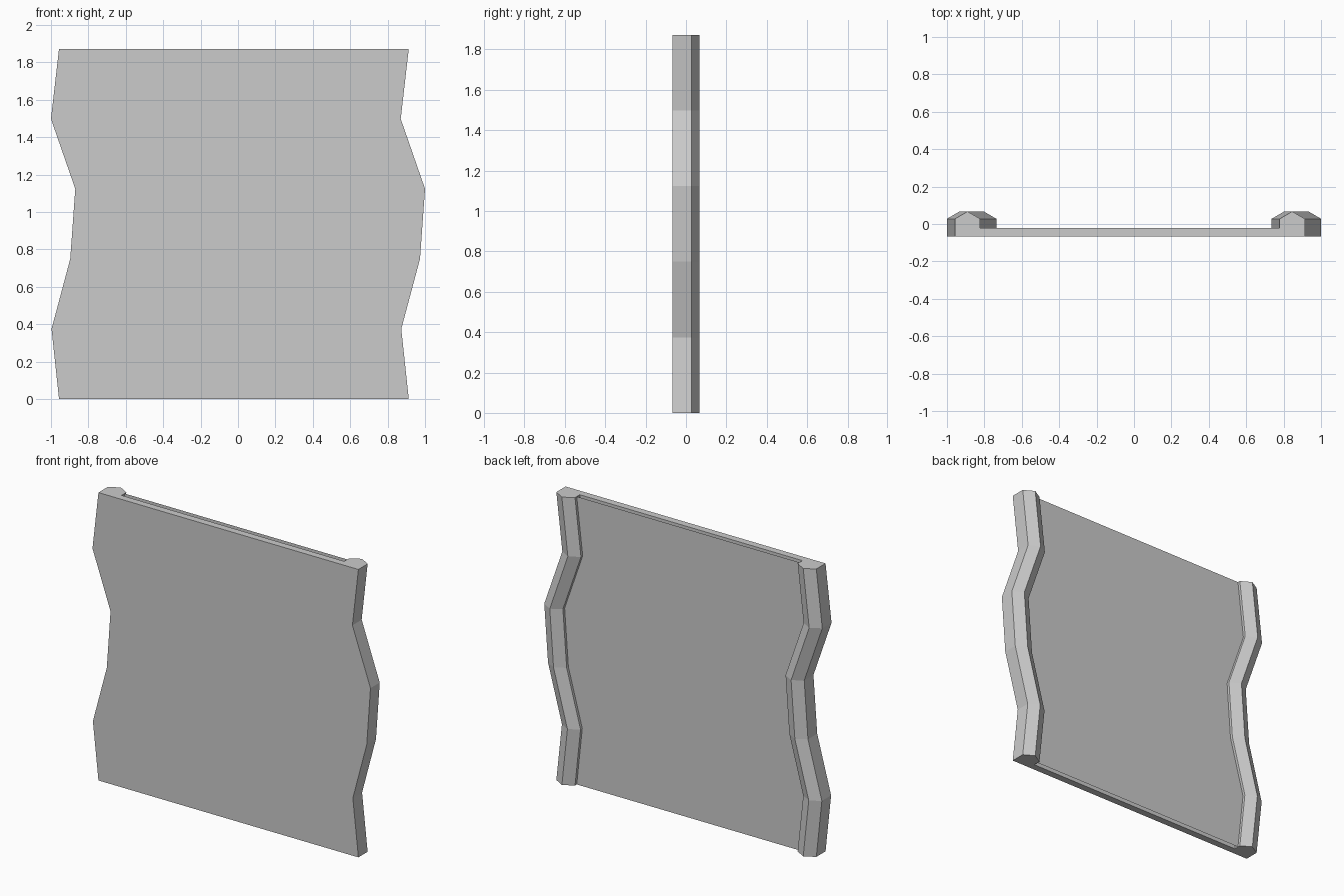
import bpy, bmesh

if "Cube" in bpy.data.objects:
    bpy.data.objects.remove(bpy.data.objects["Cube"])


def add_object(name, bm):
    mesh = bpy.data.meshes.new(name)
    bm.to_mesh(mesh)
    bm.free()
    bpy.context.collection.objects.link(bpy.data.objects.new(name, mesh))


# cross-section in plan: thin panel with a pitched rib on each end
LEFT, RIGHT, RIB = -0.957, 0.913, 0.134
FRONT, PANEL, SHOULDER, PEAK = -0.067, -0.021, 0.028, 0.067
profile = [
    (LEFT, FRONT), (RIGHT, FRONT),
    (RIGHT, SHOULDER), (RIGHT - RIB / 2, PEAK), (RIGHT - RIB, SHOULDER), (RIGHT - RIB, PANEL),
    (LEFT + RIB, PANEL), (LEFT + RIB, SHOULDER), (LEFT + RIB / 2, PEAK), (LEFT, SHOULDER),
]
# sideways wobble of the section at evenly spaced heights
shifts = [0, -0.04, 0.06, 0.087, -0.043, 0]
HEIGHT = 1.872
STEP = HEIGHT / 5

bm = bmesh.new()
rings = [[bm.verts.new((x + s, y, i * STEP)) for x, y in profile]
         for i, s in enumerate(shifts)]
n = len(profile)
for a, b in zip(rings, rings[1:]):
    for j in range(n):
        k = (j + 1) % n
        bm.faces.new((a[j], a[k], b[k], b[j]))
# end caps
bm.faces.new(rings[0][::-1])
bm.faces.new(rings[-1])
bmesh.ops.recalc_face_normals(bm, faces=bm.faces)
# merge the coplanar strips of the flat front and back
bmesh.ops.dissolve_limit(bm, angle_limit=0.01, verts=bm.verts, edges=bm.edges)
add_object("wavy_panel", bm)

# thin flat sheet standing just behind the panel, its ends buried in the ribs
SHEET_Y, HALF = 0.01, 0.868
bm = bmesh.new()
bm.faces.new([bm.verts.new((x, SHEET_Y, z)) for x, z in
              ((HALF, 0), (-HALF, 0), (-HALF, HEIGHT), (HALF, HEIGHT))])
add_object("back_sheet", bm)
